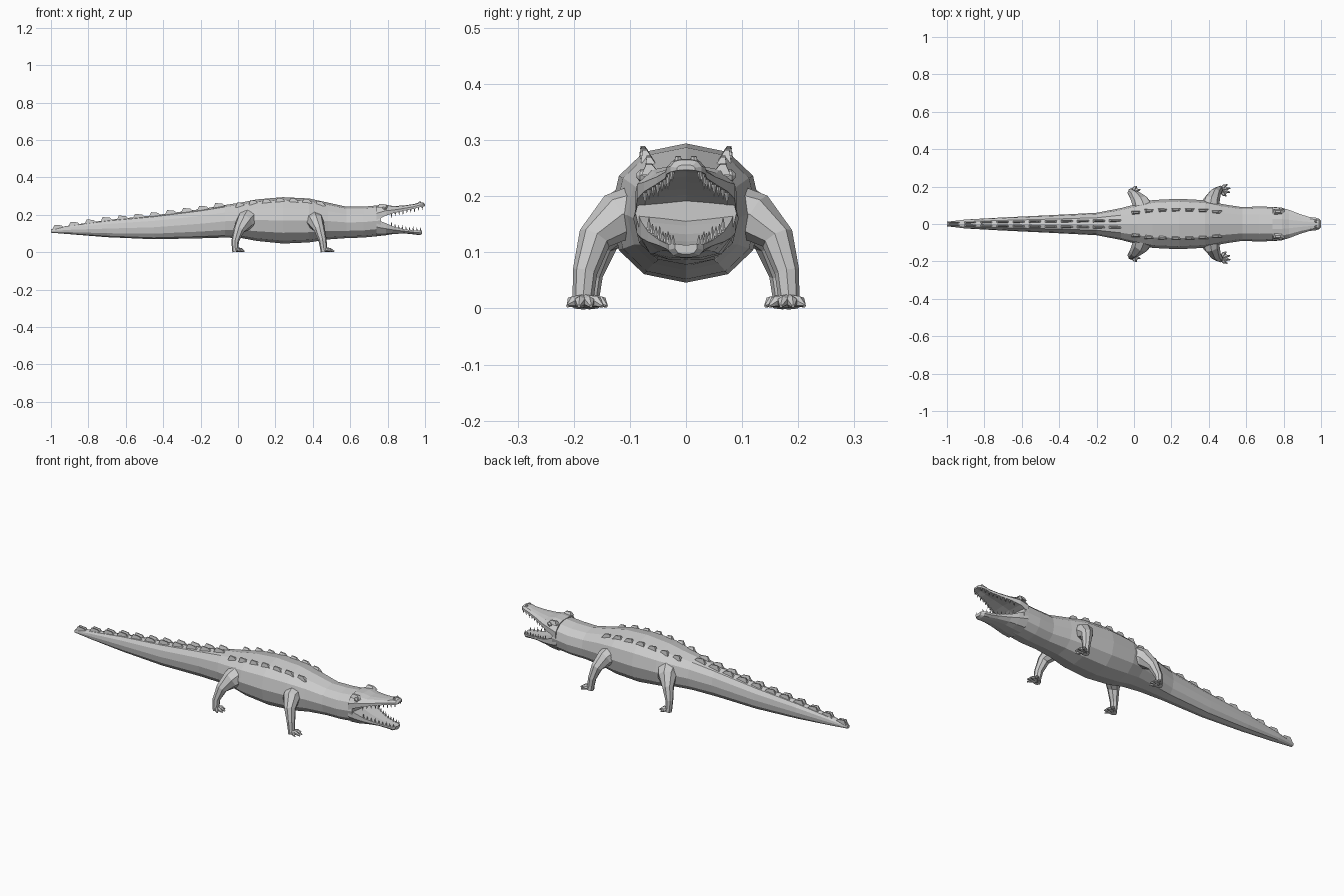
import bpy, bmesh
from math import sin, cos, pi, copysign
from mathutils import Vector

if "Cube" in bpy.data.objects:
    bpy.data.objects.remove(bpy.data.objects["Cube"])


def loft(name, rings):
    """Skin a list of equal-length point rings, cap the ends, flat shaded."""
    bm = bmesh.new()
    vs = [[bm.verts.new(p) for p in r] for r in rings]
    n = len(vs[0])
    for a, b in zip(vs, vs[1:]):
        for i in range(n):
            j = (i + 1) % n
            bm.faces.new((a[i], a[j], b[j], b[i]))
    bm.faces.new(vs[0][::-1])
    bm.faces.new(vs[-1])
    bmesh.ops.recalc_face_normals(bm, faces=bm.faces)
    me = bpy.data.meshes.new(name)
    bm.to_mesh(me)
    bm.free()
    ob = bpy.data.objects.new(name, me)
    bpy.context.collection.objects.link(ob)
    return ob


def body_ring(x, top, bot, hw, n=12):
    mid, h = (top + bot) / 2, (top - bot) / 2
    pts = []
    for i in range(n):
        a = pi / 2 + 2 * pi * i / n
        c, s = cos(a), sin(a)
        pts.append((x, hw * copysign(abs(c) ** 0.85, c), mid + h * copysign(abs(s) ** 0.9, s)))
    return pts


def jaw_ring(x, outer, inner, hw):
    """Flat on the mouth side, rounded on the outside."""
    shape = [(1, 0), (1, .45), (.72, .88), (.3, 1), (-.3, 1), (-.72, .88), (-1, .45), (-1, 0), (0, .12)]
    return [(x, hw * u, inner + (outer - inner) * v) for u, v in shape]


def tube(name, path, n=8):
    """Tapered limb along (x, y, z, radius) points."""
    P = [Vector(p[:3]) for p in path]
    rings = []
    for i, p in enumerate(P):
        d = (P[min(i + 1, len(P) - 1)] - P[max(i - 1, 0)]).normalized()
        ref = Vector((1, 0, 0)) if abs(d.x) < .8 else Vector((0, 0, 1))
        u = (ref - d * ref.dot(d)).normalized()
        v = d.cross(u)
        r = path[i][3]
        rings.append([p + r * (u * cos(2 * pi * k / n) + v * sin(2 * pi * k / n)) for k in range(n)])
    return loft(name, rings)


def interp(table, x, k):
    for a, b in zip(table, table[1:]):
        if a[0] <= x <= b[0]:
            return a[k] + (b[k] - a[k]) * (x - a[0]) / (b[0] - a[0])
    return table[-1][k]


# Body and tail: x, top, bottom, half width
BODY = [(-1, .122, .104, .012), (-.9, .143, .096, .024), (-.7, .172, .08, .035),
        (-.45, .197, .069, .047), (-.2, .23, .074, .06), (-.07, .252, .078, .085),
        (.02, .266, .075, .108), (.1, .282, .06, .128), (.24, .294, .046, .135),
        (.38, .287, .052, .127), (.48, .265, .068, .105), (.58, .243, .075, .09),
        (.67, .243, .078, .094), (.765, .252, .087, .09)]
loft("body_and_tail", [body_ring(*s) for s in BODY])

# Open jaws: x, outer z, mouth z, half width
UPPER = [(.74, .25, .172, .09), (.79, .254, .195, .087), (.83, .246, .208, .075), (.89, .25, .222, .052),
         (.94, .257, .232, .037), (.97, .266, .24, .034), (.99, .265, .243, .028), (1, .256, .246, .016)]
LOWER = [(.74, .086, .174, .088), (.79, .09, .155, .08), (.83, .097, .137, .068), (.89, .1, .122, .048),
         (.94, .095, .116, .036), (.97, .091, .115, .032), (.985, .097, .115, .02)]
loft("upper_jaw", [jaw_ring(*s) for s in UPPER])
loft("lower_jaw", [jaw_ring(*s) for s in LOWER])

# Teeth along both jaw edges
for name, jaw, sign, end in (("upper_tooth", UPPER, -1, .985), ("lower_tooth", LOWER, 1, .975)):
    for i in range(9):
        x = .82 + (end - .82) * i / 8
        h = .016 if i % 3 else .021
        z, w = interp(jaw, x, 2), interp(jaw, x, 3) - .005
        for y in (-w, w):
            tube(name, [(x, y, z - sign * .003, .005), (x, y, z + sign * h, .0008)], 5)


def scute(name, x, y, z, length, width, height, lean=0):
    """Long low ridge plate, highest toward its rear."""
    l, w = length / 2, width / 2
    base = [(x - l, y - w, z - .012), (x + l, y - w, z - .012), (x + l, y + w, z - .012), (x - l, y + w, z - .012)]
    yt, t = y + lean, .3 * w
    top = [(x - l * .65, yt - t, z + height), (x + l * .3, yt - t, z + height * .8),
           (x + l * .3, yt + t, z + height * .8), (x - l * .65, yt + t, z + height)]
    loft(name, [base, top])


# Tail crest, twin rows close to the centre
for i in range(11):
    x = -.955 + i * .086
    for s in (-1, 1):
        y = s * (.006 + .0011 * i)
        scute("tail_scute", x, y, interp(BODY, x, 1) - .002, .08, .012 + .0005 * i, .017, s * .002)

# Back plates, one row each side
for i in range(7):
    x = .015 + i * .071
    z = interp(BODY, x, 1)
    h = z - interp(BODY, x, 2)
    y = interp(BODY, x, 3) * .53
    for s in (-1, 1):
        scute("back_scute", x, s * y, z - h * .07, .058, .026, .014, s * .006)

# Brow ridges, eyes and nostrils
for s in (-1, 1):
    scute("brow", .775, s * .062, .25, .06, .035, .008, s * .004)
    tube("eye", [(.785, s * .06, .235, .013), (.785, s * .082, .237, .011), (.785, s * .088, .237, .004)])
    tube("nostril", [(.972, s * .014, .26, .009), (.974, s * .014, .271, .005)], 6)

# Legs and toes, mirrored left and right
HIND = [(.055, .075, .175, .06), (.035, .115, .16, .048), (.005, .15, .12, .03),
        (-.015, .168, .06, .02), (-.015, .172, .022, .018), (-.01, .172, .004, .021)]
FRONT = [(.405, .075, .17, .055), (.415, .125, .162, .044), (.435, .163, .125, .03),
         (.452, .18, .065, .022), (.458, .183, .022, .019), (.463, .183, .004, .022)]
for name, leg, toes in (("hind", HIND, ((.03, -.03), (.045, -.008), (.044, .012), (.025, .03))),
                        ("front", FRONT, ((.03, -.034), (.05, -.014), (.052, .008), (.036, .028)))):
    ax, ay = leg[-1][:2]
    for s in (-1, 1):
        tube(name + "_leg", [(x, s * y, z, r) for x, y, z, r in leg])
        for dx, dy in toes:
            tube(name + "_toe", [(ax, s * ay, .014, .013),
                                 (ax + dx * .6, s * (ay + dy * .75), .012, .01),
                                 (ax + dx, s * (ay + dy), .004, .003)], 6)
